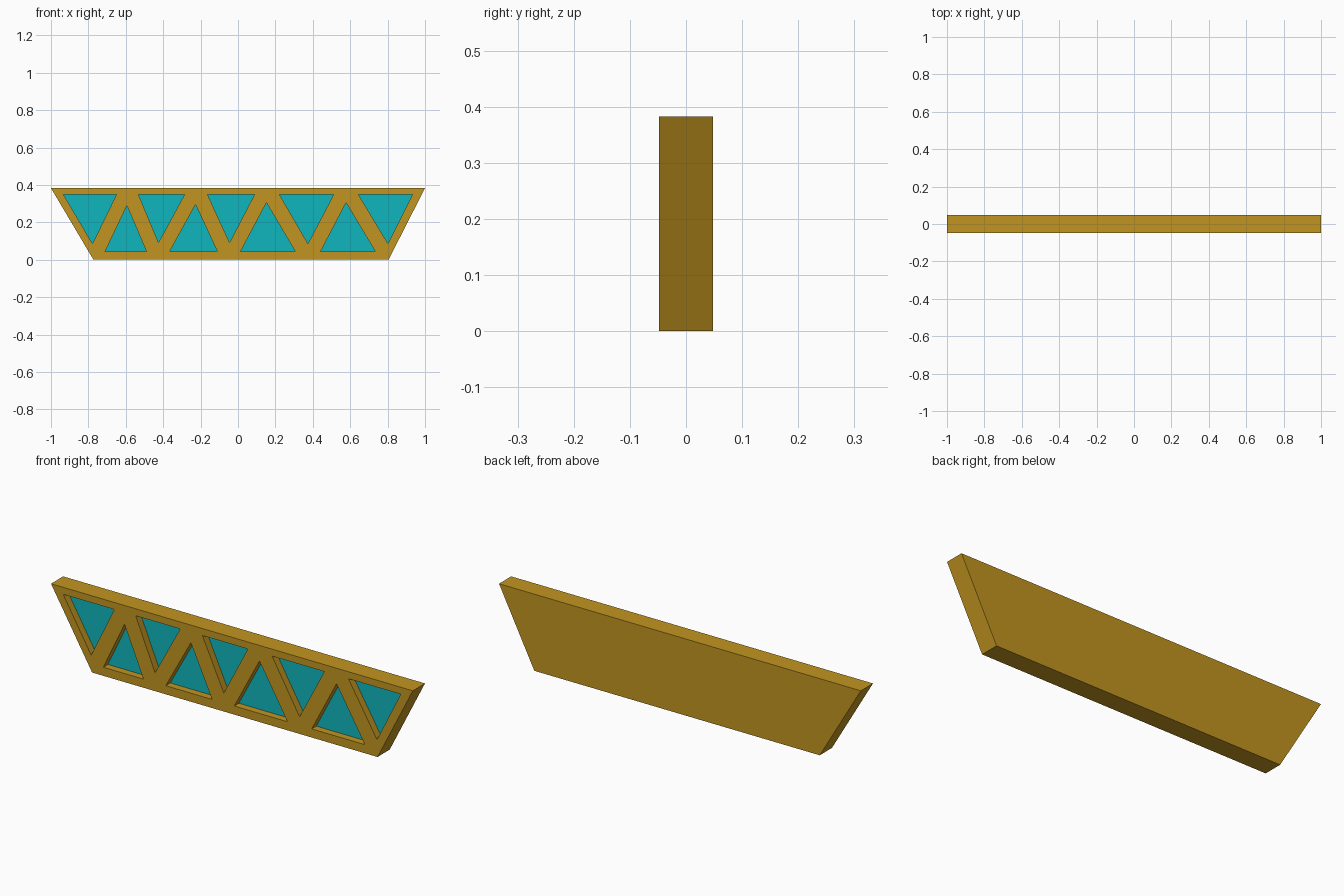
import bpy
import bmesh

FRONT, BACK = -0.048, 0.048
FLOOR = FRONT + 0.036          # depth of the recessed panels
TOP, BOTTOM = 0.348, 0.043     # upper and lower edges of the openings

cube = bpy.data.objects.get("Cube")
if cube:
    bpy.data.objects.remove(cube, do_unlink=True)


def make_material(name, colour):
    mat = bpy.data.materials.new(name)
    mat.use_nodes = True
    mat.diffuse_color = colour
    bsdf = next(n for n in mat.node_tree.nodes if n.type == "BSDF_PRINCIPLED")
    bsdf.inputs["Base Color"].default_value = colour
    return mat


gold = make_material("golden_frame", (0.54, 0.30, 0.015, 1))
teal = make_material("teal_panel", (0.005, 0.47, 0.51, 1))

# Sloping outline of the beam, then the triangular openings
outline = [(-1, 0.383), (1, 0.383), (0.805, 0), (-0.773, 0)]

# Each opening: left, right, apex x, apex height
hanging = [(-0.933, -0.65, -0.778, 0.086), (-0.532, -0.286, -0.425, 0.092),
           (-0.163, 0.088, -0.045, 0.092), (0.222, 0.511, 0.374, 0.086),
           (0.644, 0.933, 0.802, 0.086)]
standing = [(-0.711, -0.489, -0.594, 0.289), (-0.366, -0.11, -0.227, 0.295),
            (0.013, 0.307, 0.152, 0.305), (0.441, 0.735, 0.578, 0.305)]
openings = [[(l, TOP), (r, TOP), (a, h)] for l, r, a, h in hanging]
openings += [[(l, BOTTOM), (r, BOTTOM), (a, h)] for l, r, a, h in standing]

bm = bmesh.new()
front_edges = []


def add_walls(points, depth, material):
    """Loop on the front plane, walls going back to depth, and a closing face."""
    near = [bm.verts.new((x, FRONT, z)) for x, z in points]
    far = [bm.verts.new((x, depth, z)) for x, z in points]
    for i in range(len(points)):
        j = (i + 1) % len(points)
        bm.faces.new((near[i], near[j], far[j], far[i]))
        front_edges.append(bm.edges.get((near[i], near[j])))
    bm.faces.new(far).material_index = material


add_walls(outline, BACK, 0)
for triangle in openings:
    add_walls(triangle, FLOOR, 1)

# Front face of the truss, filled around the openings
bmesh.ops.triangle_fill(bm, edges=front_edges, use_beauty=True)
bmesh.ops.recalc_face_normals(bm, faces=bm.faces[:])

mesh = bpy.data.meshes.new("truss_beam")
bm.to_mesh(mesh)
bm.free()
mesh.materials.append(gold)
mesh.materials.append(teal)
beam = bpy.data.objects.new("truss_beam", mesh)
bpy.context.collection.objects.link(beam)
